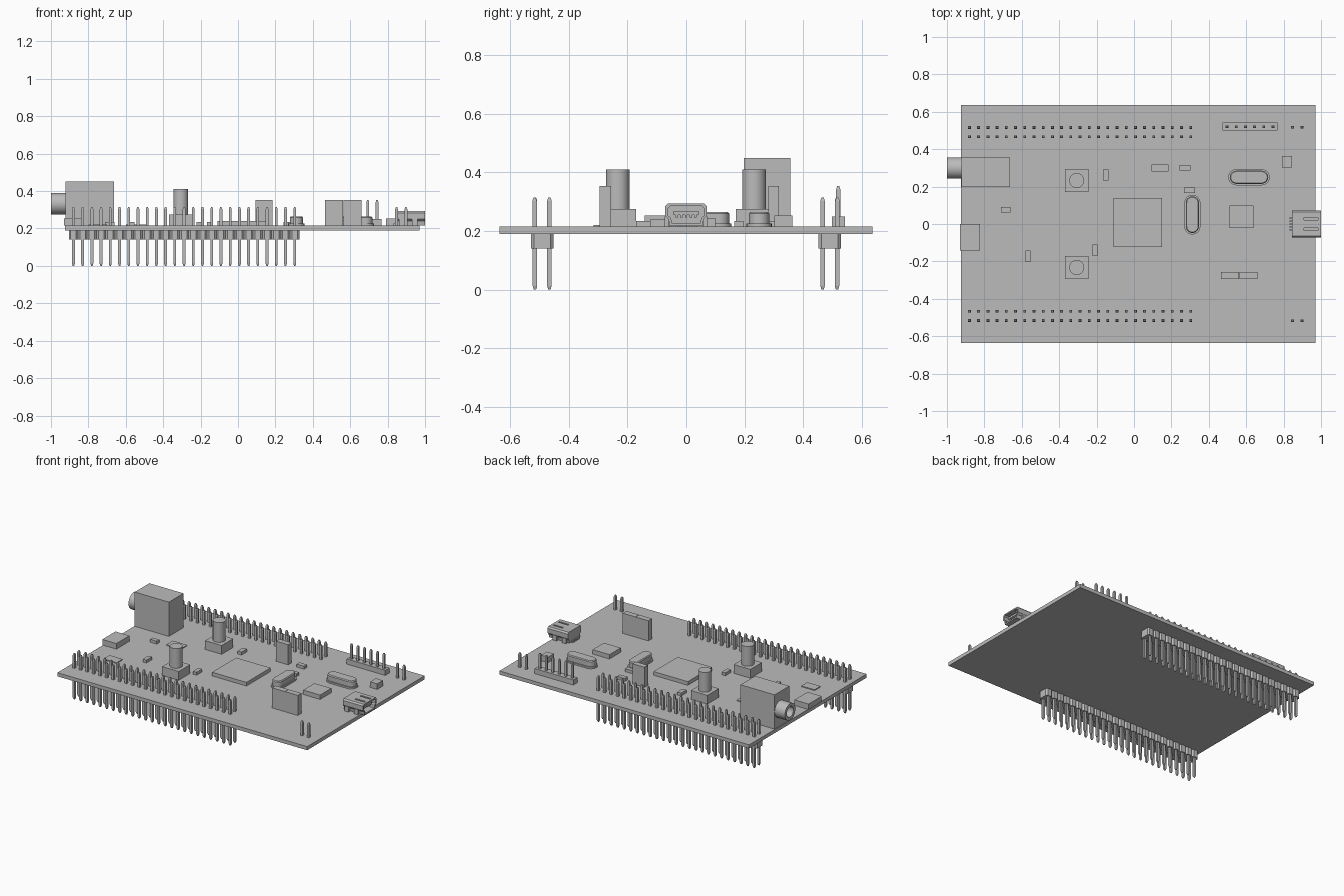
import bpy
import bmesh
import math
from mathutils import Vector

cube = bpy.data.objects.get("Cube")
if cube:
    bpy.data.objects.remove(cube, do_unlink=True)

# Single flat colour
grey = bpy.data.materials.new("plain_grey")
grey.use_nodes = True
GREY = (0.5, 0.5, 0.5, 1)
grey.diffuse_color = GREY
grey.node_tree.nodes["Principled BSDF"].inputs["Base Color"].default_value = GREY

BOTTOM, TOP = 0.19, 0.215


def finish(name, bm, smooth=False):
    bmesh.ops.recalc_face_normals(bm, faces=bm.faces)
    mesh = bpy.data.meshes.new(name)
    bm.to_mesh(mesh)
    bm.free()
    mesh.materials.append(grey)
    obj = bpy.data.objects.new(name, mesh)
    bpy.context.collection.objects.link(obj)
    if smooth:
        bpy.ops.object.select_all(action="DESELECT")
        obj.select_set(True)
        bpy.context.view_layer.objects.active = obj
        bpy.ops.object.shade_smooth_by_angle(angle=math.radians(35))
    return obj


def loft(bm, rings):
    """Skin a list of equal-length point rings and cap both ends."""
    loops = [[bm.verts.new(p) for p in ring] for ring in rings]
    n = len(loops[0])
    for a, b in zip(loops, loops[1:]):
        for i in range(n):
            j = (i + 1) % n
            bm.faces.new((a[i], a[j], b[j], b[i]))
    bm.faces.new(loops[0][::-1])
    bm.faces.new(loops[-1])


def rect(x0, x1, y0, y1):
    return [(x0, y0), (x1, y0), (x1, y1), (x0, y1)]


def flat(outline, z):
    return [(x, y, z) for x, y in outline]


def upright(outline, x):
    return [(x, y, z) for y, z in outline]


def box(name, x0, x1, y0, y1, z1, z0=TOP):
    bm = bmesh.new()
    loft(bm, [flat(rect(x0, x1, y0, y1), z0), flat(rect(x0, x1, y0, y1), z1)])
    return finish(name, bm)


def circle(cx, cy, r, n=32):
    return [(cx + r * math.cos(math.tau * i / n), cy + r * math.sin(math.tau * i / n))
            for i in range(n)]


def stadium(cx, cy, length, width, along_y=False):
    r, half = width / 2, (length - width) / 2
    pts = []
    for side in (1, -1):
        for i in range(13):
            a = math.pi * (i / 12 - 0.5)
            pts.append((side * (half + r * math.cos(a)), side * r * math.sin(a)))
    return [(cx - y, cy + x) if along_y else (cx + x, cy + y) for x, y in pts]


def pin(bm, x, y, z0, z1, r=0.0075, tip=0.012):
    def ring(s, z):
        return flat(rect(x - s, x + s, y - s, y + s), z)
    loft(bm, [ring(r * 0.5, z0), ring(r, z0 + tip), ring(r, z1 - tip), ring(r * 0.5, z1)])


# Circuit board
box("circuit_board", -0.925, 0.97, -0.636, 0.636, TOP, BOTTOM)

# Double-row pin headers under both long edges
PITCH = 0.0493
for label, yc in (("front", -0.491), ("back", 0.491)):
    pins, body = bmesh.new(), bmesh.new()
    for i in range(25):
        x = -0.88 + PITCH * i
        for dy in (-0.0247, 0.0247):
            pin(pins, x, yc + dy, 0, 0.315)
        h, d, c = PITCH / 2, 0.038, 0.01
        seg = [(x - h, yc - d + c), (x - h + c, yc - d), (x + h - c, yc - d), (x + h, yc - d + c),
               (x + h, yc + d - c), (x + h - c, yc + d), (x - h + c, yc + d), (x - h, yc + d - c)]
        loft(body, [flat(seg, 0.14), flat(seg, BOTTOM)])
    finish(label + "_header_pins", pins)
    finish(label + "_header_body", body)
    # Jumper pins near the right-hand corners
    jumper = bmesh.new()
    for x in (0.848, 0.898):
        pin(jumper, x, math.copysign(0.517, yc), BOTTOM + 0.005, 0.315)
    finish(label + "_jumper_pins", jumper)

# Six-pin programming header
box("programming_header_body", 0.474, 0.767, 0.499, 0.543, 0.25)
bm = bmesh.new()
for i in range(6):
    pin(bm, 0.497 + PITCH * i, 0.52, TOP, 0.353)
finish("programming_header_pins", bm)

# Push buttons
for label, y in (("front", -0.233), ("back", 0.233)):
    box(label + "_button_base", -0.369, -0.243, y - 0.062, y + 0.062, 0.275)
    bm = bmesh.new()
    loft(bm, [flat(circle(-0.306, y, 0.04), z) for z in (0.275, 0.41)])
    finish(label + "_button_plunger", bm, True)

# Oval crystals with a base flange
for label, cx, cy, length, turn in (("clock", 0.615, 0.25, 0.222, False),
                                    ("main", 0.312, 0.05, 0.212, True)):
    bm = bmesh.new()
    rim = stadium(cx, cy, length, 0.086, turn)
    can = stadium(cx, cy, length - 0.016, 0.07, turn)
    lid = stadium(cx, cy, length - 0.026, 0.06, turn)
    loft(bm, [flat(rim, TOP), flat(rim, 0.226), flat(can, 0.226),
              flat(can, 0.259), flat(lid, 0.265)])
    finish(label + "_crystal", bm, True)

# Chips, capacitors and small components: x range, y range, top
for name, x0, x1, y0, y1, z in (
        ("main_chip", -0.11, 0.15, -0.123, 0.138, 0.24),
        ("interface_chip", 0.51, 0.638, -0.022, 0.1, 0.245),
        ("tall_capacitor_left", 0.465, 0.562, -0.295, -0.256, 0.353),
        ("tall_capacitor_right", 0.564, 0.66, -0.295, -0.256, 0.353),
        ("tall_capacitor_back", 0.093, 0.184, 0.281, 0.318, 0.353),
        ("side_socket", -0.93, -0.823, -0.142, 0, 0.253),
        ("corner_component", 0.791, 0.844, 0.302, 0.364, 0.253),
        ("resistor_a", -0.71, -0.66, 0.062, 0.09, 0.235),
        ("resistor_b", -0.166, -0.136, 0.233, 0.291, 0.235),
        ("resistor_c", 0.243, 0.302, 0.285, 0.316, 0.235),
        ("resistor_d", 0.266, 0.326, 0.166, 0.196, 0.235),
        ("resistor_e", -0.222, -0.195, -0.171, -0.11, 0.235),
        ("resistor_f", -0.58, -0.553, -0.203, -0.142, 0.235),
        ("thin_plate_a", -0.6, -0.49, 0.08, 0.15, 0.221),
        ("thin_plate_b", -0.8, -0.7, -0.315, -0.25, 0.221)):
    box(name, x0, x1, y0, y1, z)


def socket(name, outer, inner, x_back, x_open, x_floor, smooth=False):
    """Closed tube along x, open at one end with a recessed floor."""
    bm = bmesh.new()
    loft(bm, [upright(outer, x_back), upright(outer, x_open),
              upright(inner, x_open), upright(inner, x_floor)])
    return finish(name, bm, smooth)


# Audio jack
box("jack_body", -0.922, -0.663, 0.198, 0.356, 0.45)
socket("jack_barrel", circle(0.299, 0.333, 0.057), circle(0.299, 0.333, 0.036),
       -0.921, -1.0, -0.925, True)

# Mini connector shell, wide above and narrow below
half = [(0.056, 0.217), (0.06, 0.24), (0.072, 0.252), (0.072, 0.284), (0.063, 0.294)]
shell = half + [(-y, z) for y, z in reversed(half)]
mid = Vector((0, 0.256))
bore = [(y * 0.86, mid.y + (z - mid.y) * 0.76) for y, z in shell]
usb = socket("usb_shell", shell, bore, 0.845, 1.0, 0.88)

# Spring slots in the shell roof
for y in (-0.034, 0.022):
    cutter = box("slot_cutter", 0.91, 0.985, y, y + 0.012, 0.31, 0.28)
    cutter.hide_render = True
    mod = usb.modifiers.new("slot", "BOOLEAN")
    mod.operation = "DIFFERENCE"
    mod.solver = "EXACT"
    mod.object = cutter
    bpy.context.view_layer.objects.active = usb
    bpy.ops.object.modifier_apply(modifier=mod.name)
    bpy.data.objects.remove(cutter, do_unlink=True)

# Connector tongue, contacts, rear leads and mounting tabs
box("usb_tongue", 0.875, 0.985, -0.042, 0.042, 0.268, 0.254)
for i in range(5):
    y = (i - 2) * 0.016
    box("usb_contact", 0.88, 0.982, y - 0.004, y + 0.004, 0.254, 0.247)
    box("usb_lead", 0.832, 0.85, y - 0.004, y + 0.004, 0.226)
for side in (-1, 1):
    for x in (0.86, 0.93):
        box("usb_tab", x, x + 0.03, side * 0.066 - 0.007, side * 0.066 + 0.007, 0.25)
